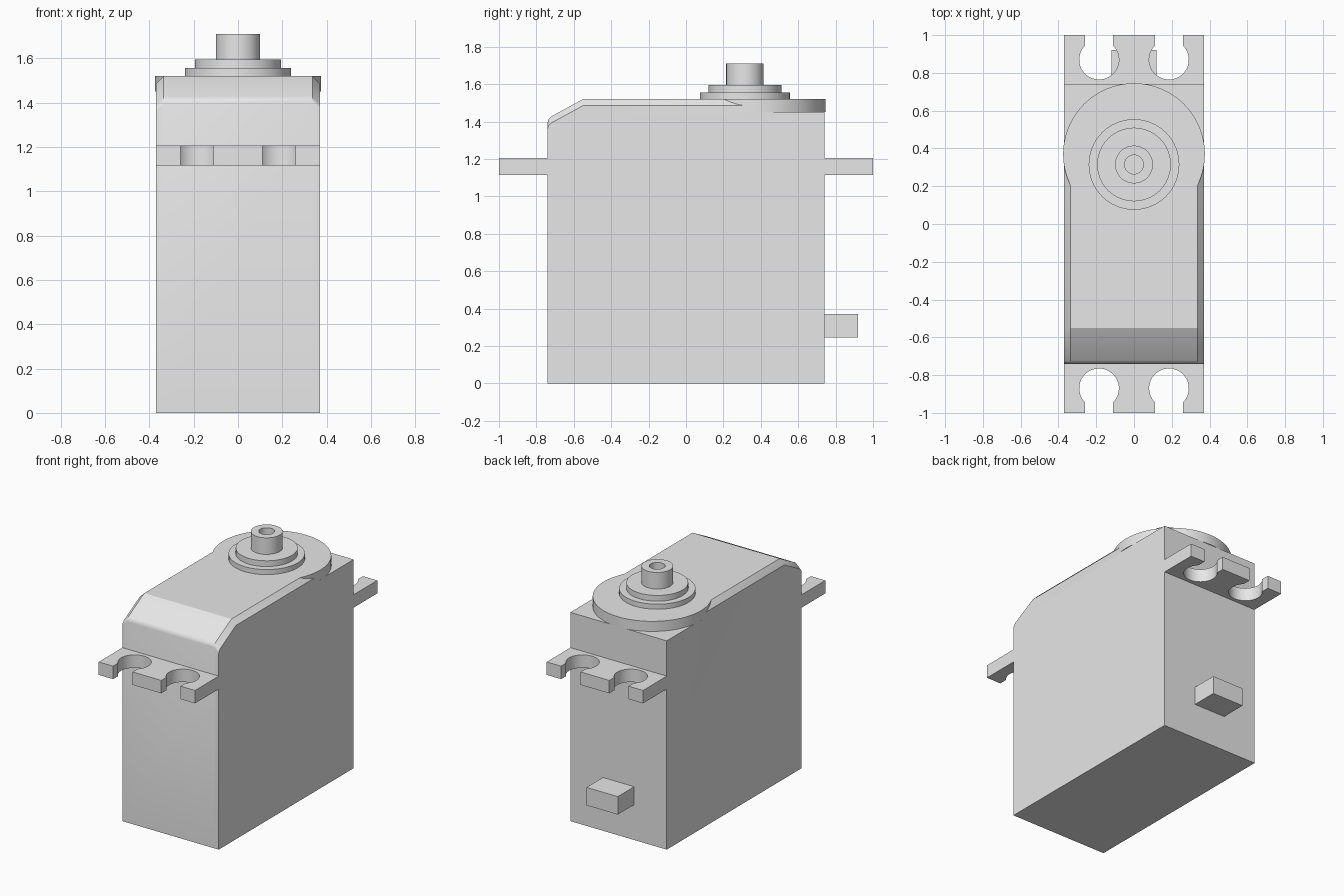
import bpy, bmesh
from math import sin, cos, pi, atan2, sqrt, radians

if "Cube" in bpy.data.objects:
    bpy.data.objects.remove(bpy.data.objects["Cube"], do_unlink=True)

GREY = (0.8, 0.8, 0.8, 1)
mat = bpy.data.materials.new("light grey plastic")
mat.use_nodes = True
mat.diffuse_color = GREY
mat.node_tree.nodes["Principled BSDF"].inputs["Base Color"].default_value = GREY


def smooth(ob):
    bpy.ops.object.select_all(action='DESELECT')
    ob.select_set(True)
    bpy.context.view_layer.objects.active = ob
    bpy.ops.object.shade_smooth_by_angle(angle=radians(25))


def loft(name, sections, closed_ends=True):
    """Bridge a row of matching closed sections into a solid."""
    bm = bmesh.new()
    rings = [[bm.verts.new(p) for p in s] for s in sections]
    n = len(rings[0])
    for a, b in zip(rings, rings[1:]):
        for i in range(n):
            j = (i + 1) % n
            bm.faces.new((a[i], a[j], b[j], b[i]))
    if closed_ends:
        bm.faces.new(rings[0])
        bm.faces.new(rings[-1])
    bmesh.ops.recalc_face_normals(bm, faces=bm.faces)
    me = bpy.data.meshes.new(name)
    bm.to_mesh(me)
    bm.free()
    me.materials.append(mat)
    ob = bpy.data.objects.new(name, me)
    bpy.context.collection.objects.link(ob)
    smooth(ob)
    return ob


def prism(name, outline, z0, z1):
    return loft(name, [[(x, y, z) for x, y in outline] for z in (z0, z1)])


def lathe(name, cy, profile, n=64):
    """Turned part on a vertical axis at y = cy; profile is (radius, z)."""
    turn = [2 * pi * i / n for i in range(n)]
    return loft(name, [[(r * cos(a), cy + r * sin(a), z) for a in turn]
                       for r, z in profile])


# Case: side profile lofted across the width, with lowered sides as chamfers
W, D, SHOULDER, TOP = 0.37, 0.74, 1.45, 1.52
nose = [(-D, 1.395), (-0.737, 1.407), (-0.731, 1.417), (-0.722, 1.426)]
ridge = nose + [(-0.55, TOP), (0.37, TOP)]
rear = [(0.37, SHOULDER), (D, SHOULDER), (D, 0)]


def case_section(x, drop):
    pts = [(-D, 0)] + [(y, z - drop) for y, z in ridge] + rear
    return [(x, y, z) for y, z in pts]


case = loft("case", [case_section(-W, 0.035), case_section(-0.335, 0),
                     case_section(0.335, 0), case_section(W, 0.035)])

# Round gear housing merged into the top of the case
housing = lathe("gear_housing", 0.37, [(0.375, SHOULDER), (0.375, TOP)], 96)
union = case.modifiers.new("housing", 'BOOLEAN')
union.operation = 'UNION'
union.solver = 'EXACT'
union.object = housing
bpy.context.view_layer.objects.active = case
bpy.ops.object.modifier_apply(modifier=union.name)
bpy.data.objects.remove(housing, do_unlink=True)
smooth(case)

# Stepped bearing collar and hollow output shaft
lathe("bearing_collar", 0.315, [(0.24, 1.51), (0.24, 1.555), (0.195, 1.555), (0.195, 1.595)])
lathe("output_shaft", 0.315, [(0.1, 1.58), (0.1, 1.71), (0.05, 1.71), (0.05, 1.6)])

# Mounting ears with open keyhole slots
HOLE, SLOT, CY = 0.105, 0.075, 0.87
start = atan2(sqrt(HOLE ** 2 - SLOT ** 2), SLOT)
sweep = pi + 2 * start
ear = [(W, D), (W, 1)]
for cx in (0.185, -0.185):
    ear.append((cx + SLOT, 1))
    for i in range(33):
        a = start - sweep * i / 32
        ear.append((cx + HOLE * cos(a), CY + HOLE * sin(a)))
    ear.append((cx - SLOT, 1))
ear += [(-W, 1), (-W, D)]
for name, s in (("rear_ear", 1), ("front_ear", -1)):
    prism(name, [(x, s * y) for x, y in ear], 1.115, 1.205)

# Cable outlet block
prism("cable_outlet", [(-0.12, 0.73), (0.12, 0.73), (0.12, 0.92), (-0.12, 0.92)], 0.245, 0.37)
